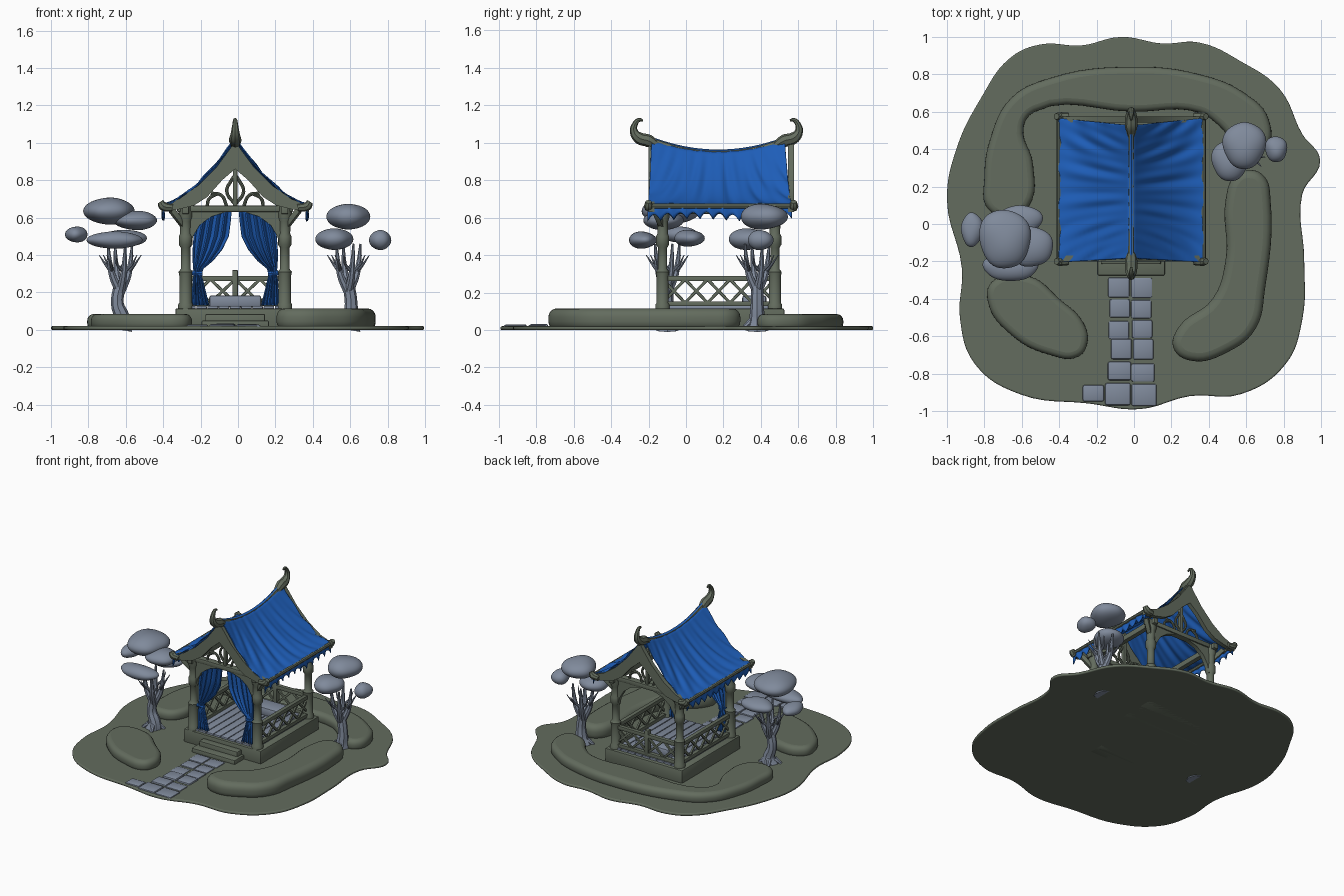
import bpy, bmesh, math, random
from mathutils import Vector, Matrix

if "Cube" in bpy.data.objects:
    bpy.data.objects.remove(bpy.data.objects["Cube"])
random.seed(4)

def material(name, c):
    m = bpy.data.materials.new(name)
    m.diffuse_color = (*c, 1)
    m.use_nodes = True
    m.node_tree.nodes["Principled BSDF"].inputs["Base Color"].default_value = m.diffuse_color
    return m
GREEN = material("olive green", (0.125, 0.150, 0.112))
BLUE = material("cloth blue", (0.013, 0.112, 0.485))
GREY = material("blue grey", (0.215, 0.255, 0.33))
CX, CY = -0.015, 0.18          # pavilion centre

def add(name, bm, mat):
    bmesh.ops.recalc_face_normals(bm, faces=bm.faces)
    me = bpy.data.meshes.new(name)
    bm.to_mesh(me); bm.free()
    o = bpy.data.objects.new(name, me)
    bpy.context.collection.objects.link(o)
    me.materials.append(mat)
    return o

def box(name, lo, hi, mat, bevel=0.008, rot=None):
    lo, hi = Vector(lo), Vector(hi)
    bm = bmesh.new()
    bmesh.ops.create_cube(bm, size=1)
    bmesh.ops.scale(bm, vec=hi - lo, verts=bm.verts)
    if bevel:
        bmesh.ops.bevel(bm, geom=bm.edges[:], offset=bevel, segments=2, affect='EDGES', profile=0.5)
    if rot:
        bmesh.ops.transform(bm, matrix=rot, verts=bm.verts)
    bmesh.ops.translate(bm, vec=(lo + hi) / 2, verts=bm.verts)
    return add(name, bm, mat)

def beam(name, a, b, w, h, mat=GREEN):
    a, b = Vector(a), Vector(b)
    c, half = (a + b) / 2, Vector(((b - a).length, w, h)) / 2
    return box(name, c - half, c + half, mat, 0.003, (b - a).to_track_quat('X', 'Z').to_matrix().to_4x4())

def from_curve(name, cu, mat):
    o = bpy.data.objects.new(name, cu)
    bpy.context.collection.objects.link(o)
    bpy.ops.object.select_all(action='DESELECT')
    o.select_set(True)
    bpy.context.view_layer.objects.active = o
    bpy.ops.object.convert(target='MESH')
    o = bpy.context.view_layer.objects.active
    o.data.materials.clear()
    o.data.materials.append(mat)
    return o

def spline(cu, pts, radii=None, cyclic=False):
    s = cu.splines.new('BEZIER')
    s.bezier_points.add(len(pts) - 1)
    for i, (bp, p) in enumerate(zip(s.bezier_points, pts)):
        bp.co = p if len(p) == 3 else (*p, 0)
        bp.handle_left_type = bp.handle_right_type = 'AUTO'
        if radii:
            bp.radius = radii[i]
    s.use_cyclic_u = cyclic

def tube(name, paths, mat=GREEN):
    cu = bpy.data.curves.new(name, 'CURVE')
    cu.dimensions, cu.bevel_depth, cu.bevel_resolution = '3D', 1.0, 2
    cu.resolution_u, cu.use_fill_caps = 5, True
    for pts in paths:          # points are x, y, z, radius
        spline(cu, [p[:3] for p in pts], [p[3] for p in pts])
    return from_curve(name, cu, mat)

def slab(name, pts, height, bevel, mat=GREEN):
    cu = bpy.data.curves.new(name, 'CURVE')
    cu.dimensions, cu.fill_mode, cu.resolution_u = '2D', 'BOTH', 6
    cu.bevel_depth, cu.bevel_resolution, cu.offset = bevel, 3, -bevel
    cu.extrude = height / 2 - bevel
    spline(cu, pts, cyclic=True)
    o = from_curve(name, cu, mat)
    o.data.transform(Matrix.Translation((0, 0, height / 2)))
    return o

def plate(name, pts, y0, y1):          # x,z outline extruded along y
    bm = bmesh.new()
    f = bm.faces.new([bm.verts.new((x, y0, z)) for x, z in pts])
    r = bmesh.ops.extrude_face_region(bm, geom=[f])
    bmesh.ops.translate(bm, vec=(0, y1 - y0, 0), verts=[v for v in r['geom'] if isinstance(v, bmesh.types.BMVert)])
    return add(name, bm, GREEN)

def cloth(name, fn, nu, nv, thick=0.006):
    bm = bmesh.new()
    g = [[bm.verts.new(fn(i / nu, j / nv)) for j in range(nv + 1)] for i in range(nu + 1)]
    for i in range(nu):
        for j in range(nv):
            bm.faces.new((g[i][j], g[i + 1][j], g[i + 1][j + 1], g[i][j + 1]))
    o = add(name, bm, BLUE)
    m = o.modifiers.new("thickness", 'SOLIDIFY')
    m.thickness, m.offset = thick, 0
    return o

# island and raised mounds
slab("island", [(-.5, .96), (-.28, .955), (-.07, 1), (.15, .965), (.35, .97), (.57, .87), (.78, .72), (.9, .48), (.995, .34),
     (.9, .16), (.91, -.19), (.9, -.51), (.81, -.75), (.57, -.91), (.3, -.92), (.03, -.99), (-.24, -.96), (-.61, -.91),
     (-.85, -.75), (-.93, -.51), (-.92, -.24), (-1, .13), (-.95, .4), (-.82, .67), (-.66, .89)], 0.02, 0.008)
slab("back_mound", [(-.78, .08), (-.8, .25), (-.77, .45), (-.66, .67), (-.45, .78), (0, .84), (.35, .8), (.59, .7), (.72, .56),
     (.7, .4), (.58, .4), (.45, .53), (.35, .595), (0, .6), (-.53, .6), (-.59, .52), (-.54, .32), (-.56, .1), (-.66, .04)], 0.085, 0.035)
slab("front_left_mound", [(-.25, -.64), (-.3, -.71), (-.45, -.7), (-.66, -.59), (-.78, -.42), (-.76, -.31), (-.56, -.28),
     (-.4, -.4), (-.27, -.53)], 0.085, 0.035)
slab("right_mound", [(.62, .29), (.7, .25), (.73, .13), (.7, -.35), (.65, -.56), (.51, -.68), (.3, -.73), (.21, -.66),
     (.24, -.55), (.42, -.4), (.49, -.19), (.49, .13), (.54, .26)], 0.115, 0.045)

# stone path
for r, (y0, y1, w) in enumerate([(-.39, -.28, .12), (-.5, -.4, .115), (-.61, -.51, .115), (-.73, -.62, .115), (-.84, -.74, .13), (-.97, -.85, .14)]):
    for s in (-1, 1):
        j = random.uniform(-.008, .008)
        xs = sorted((CX + s * .004 + j, CX + s * w + j))
        box("paving_stone", (xs[0], y0 + j, .005), (xs[1], y1 + j, .03 + j / 2), GREY, 0.011)
box("paving_stone", (-.275, -.95, .005), (-.16, -.86, .03), GREY, 0.012)

# platform, steps, floor
box("platform", (CX - .32, -.165, .0), (CX + .32, .525, .115), GREEN)
box("lower_step", (CX - .18, -.275, .0), (CX + .18, -.15, .05), GREEN)
box("upper_step", (CX - .16, -.215, .0), (CX + .16, -.15, .085), GREEN)
for i in range(9):
    x = CX - .27 + i * .06
    box("floor_plank", (x + .002, -.145, .1), (x + .058, .5, .128), GREY, 0.004)
box("low_seat", (CX - .14, .3, .12), (CX + .14, .43, .185), GREY, 0.015)

# posts
PX, YF, YB = .265, -.125, .475
prof = [(.1, .04), (.135, .04), (.145, .034), (.29, .034), (.31, .038), (.325, .026), (.44, .026), (.455, .036), (.5, .036), (.515, .029), (.58, .031), (.6, .038), (.66, .038)]
for s in (-1, 1):
    for y in (YF, YB):
        bm = bmesh.new()
        rings = [[bm.verts.new((CX + s * PX + r * math.cos(a * math.pi / 5), y + r * math.sin(a * math.pi / 5), z))
                  for a in range(10)] for z, r in prof]
        for a, b in zip(rings, rings[1:]):
            for k in range(10):
                bm.faces.new((a[k], a[(k + 1) % 10], b[(k + 1) % 10], b[k]))
        bm.faces.new(rings[-1])
        add("post", bm, GREEN)

# lattice railings
def railing(a, b, n):
    a, b = Vector((*a, 0)), Vector((*b, 0))
    up = lambda p, z: p + Vector((0, 0, z))
    for z, h in ((.14, .026), (.275, .028)):
        beam("rail", up(a, z), up(b, z), .03, h)
    for i in range(n):
        p, q = a.lerp(b, i / n), a.lerp(b, (i + 1) / n)
        beam("lattice", up(p, .145), up(q, .27), .014, .016)
        beam("lattice", up(p, .27), up(q, .145), .014, .016)
for s in (-1, 1):
    railing((CX + s * PX, YF), (CX + s * PX, YB), 5)
    beam("side_beam", (CX + s * PX, YF - .05, .64), (CX + s * PX, YB + .06, .64), .035, .04)
railing((CX - PX, YB), (CX + PX, YB), 4)
box("rail_post", (CX - .015, YB - .018, .12), (CX + .015, YB + .018, .32), GREEN, 0.005)

# gables: arch, truss and curved barge boards, front and back
def mirror(half):
    return [(CX - x, z) for x, z in half] + [(CX + x, z) for x, z in reversed(half)]
for y, d in ((YF, -1), (YB, 1)):
    inner = [(.24, .44), (.225, .5), (.19, .56), (.13, .605), (.05, .63)]
    m = mirror(inner)
    plate("arch", [(CX + .27, .66), (CX - .27, .66), (CX - .27, .44)] + m + [(CX + .27, .44)], y - .016, y + .016)
    box("tie_beam", (CX - .31, y - .025, .63), (CX + .31, y + .025, .665), GREEN, 0.006)
    box("king_post", (CX - .012, y - .014, .65), (CX + .012, y + .014, .93), GREEN, 0.004)
    for s in (-1, 1):
        X = lambda v: CX + s * v
        tube("truss_curves", [[(X(0), y, .67, .009), (X(.045), y, .74, .009), (X(.02), y, .8, .009), (X(0), y, .83, .008)],
             [(X(.045), y, .66, .009), (X(.075), y, .72, .009), (X(.13), y, .73, .01)],
             [(X(.09), y, .73, .009), (X(.14), y, .7, .009), (X(.15), y, .66, .009)]])
        outer = [(.395, .665), (.3, .7), (.2, .77), (.1, .87), (.03, .965), (0, 1.01)]
        under = [(0, .86), (.07, .80), (.15, .71), (.22, .665), (.3, .645), (.395, .63)]
        yb = -.185 if d < 0 else .56
        plate("barge_board", [(X(x), z) for x, z in outer + under], yb - .016, yb + .016)
        beam("bracket", (X(.27), y, .55), (X(.34), y + d * .04, .64), .03, .03)
    # horned ridge finial
    f = lambda v: v if d < 0 else .325 - v
    tube("ridge_finial", [[(CX, f(-.15), .98, .022), (CX, f(-.2), 1.01, .034), (CX, f(-.25), 1.025, .032), (CX, f(-.278), 1.06, .022),
         (CX, f(-.272), 1.1, .015), (CX, f(-.25), 1.122, .011), (CX, f(-.23), 1.118, .006)]])

# draped roof with scalloped valance
def ridge(u):
    return .962 + .068 * u * u
def roof(s):
    def fn(a, b):
        u, v = 2 * a - 1, min(b / .85, 1)
        y = CY - .008 * (1 - v) + u * (.355 + .03 * v)
        fold = math.sin(20 * u * (1.5 - v) + 2 * s) + .6 * math.sin(37 * u * (1.2 - .5 * v))
        z = .672 + (ridge(u) - .672) * (1 - v) ** 1.6 + .007 * fold * v * (1.1 - v) * 3
        x = CX + s * .385 * v
        if b > .85:
            t = (b - .85) / .15
            z -= t * (.083 - .034 * abs(math.sin(math.pi * 5.5 * (u + 1))) + .006 * math.sin(5 * u))
            x += s * .006 * math.sin(34 * u) * t
        return (x, y, z)
    return fn
for s in (-1, 1):
    cloth("roof_cloth", roof(s), 110, 20)
    x = CX + s * .385
    tube("eave_pole", [[(x, -.21, .662, .014), (x, .58, .662, .014)]])
    for y in (-.2, .575):
        tube("eave_knob", [[(x - s * .05, y, .652, .02), (x, y, .662, .025), (x + s * .015, y, .685, .017)]])
tube("ridge_pole", [[(CX, CY - .008 + u * .36, ridge(u) - .018, .016) for u in (-1, -.5, 0, .5, 1)]])

# tied front curtains: z, outer and inner distance from the centre
rows = [(.635, .19, .02), (.58, .205, .025), (.5, .22, .035), (.43, .225, .07), (.37, .225, .12), (.33, .222, .17),
        (.295, .218, .185), (.27, .225, .175), (.2, .228, .158), (.13, .235, .14)]
for s in (-1, 1):
    def curtain(a, b, s=s):
        k = min(int(b * 9), 8); t = b * 9 - k
        z, o, i = (p + (q - p) * t for p, q in zip(rows[k], rows[k + 1]))
        return (CX + s * (o + (i - o) * a), -.125 + .013 * math.sin(a * 30), z)
    cloth("curtain", curtain, 40, 27)
    tube("curtain_tie", [[(CX + s * .175, -.128, .3, .014), (CX + s * .23, -.128, .305, .014)]], BLUE)

# trees: trunk with forks and twigs, ellipsoid foliage
def tree(x, y, lean, blobs):
    paths = [[(x, y, .0, .065), (x + .01, y, .06, .042), (x + .015 * lean, y, .14, .034), (x, y, .25, .032)]]
    for k in range(4):
        a = k * math.pi / 2 + .4
        c, s = math.cos(a), math.sin(a)
        paths.append([(x, y, .2, .026), (x + .045 * c, y + .045 * s, .29, .02), (x + .06 * c, y + .06 * s, .36, .014), (x + .07 * c, y + .07 * s, .46, .006)])
        for da in (-.6, .5):
            e, f = math.cos(a + da), math.sin(a + da)
            paths.append([(x + .05 * c, y + .05 * s, .31, .011), (x + .08 * e, y + .08 * f, .35, .007), (x + .115 * e, y + .115 * f, .4, .002)])
        paths.append([(x + .03 * c, y + .03 * s, .05, .02), (x + .075 * c, y + .075 * s, .015, .012)])
    tube("tree_trunk", paths, GREY)
    for bx, by, bz, rx, ry, rz in blobs:
        bm = bmesh.new()
        bmesh.ops.create_icosphere(bm, subdivisions=4, radius=1)
        p = random.uniform(0, 6)
        for v in bm.verts:
            w = 1 + .06 * math.sin(3.2 * v.co.x + p) * math.cos(3 * v.co.y + p)
            v.co = (bx + v.co.x * rx * w, by + v.co.y * ry * w, bz + v.co.z * rz * w)
        add("foliage", bm, GREY)
tree(-.63, -.1, -1, [(-.69, -.08, .635, .14, .16, .07), (-.55, -.12, .585, .12, .11, .05), (-.66, -.23, .48, .15, .075, .045),
     (-.865, -.03, .51, .058, .09, .043), (-.61, .02, .49, .12, .08, .045)])
tree(.59, .38, 1, [(.59, .42, .605, .115, .125, .068), (.515, .34, .485, .1, .11, .057), (.76, .4, .48, .06, .07, .052)])

# smooth shading with sharp edges kept
bpy.ops.object.select_all(action='SELECT')
bpy.ops.object.shade_smooth_by_angle(angle=math.radians(40))
